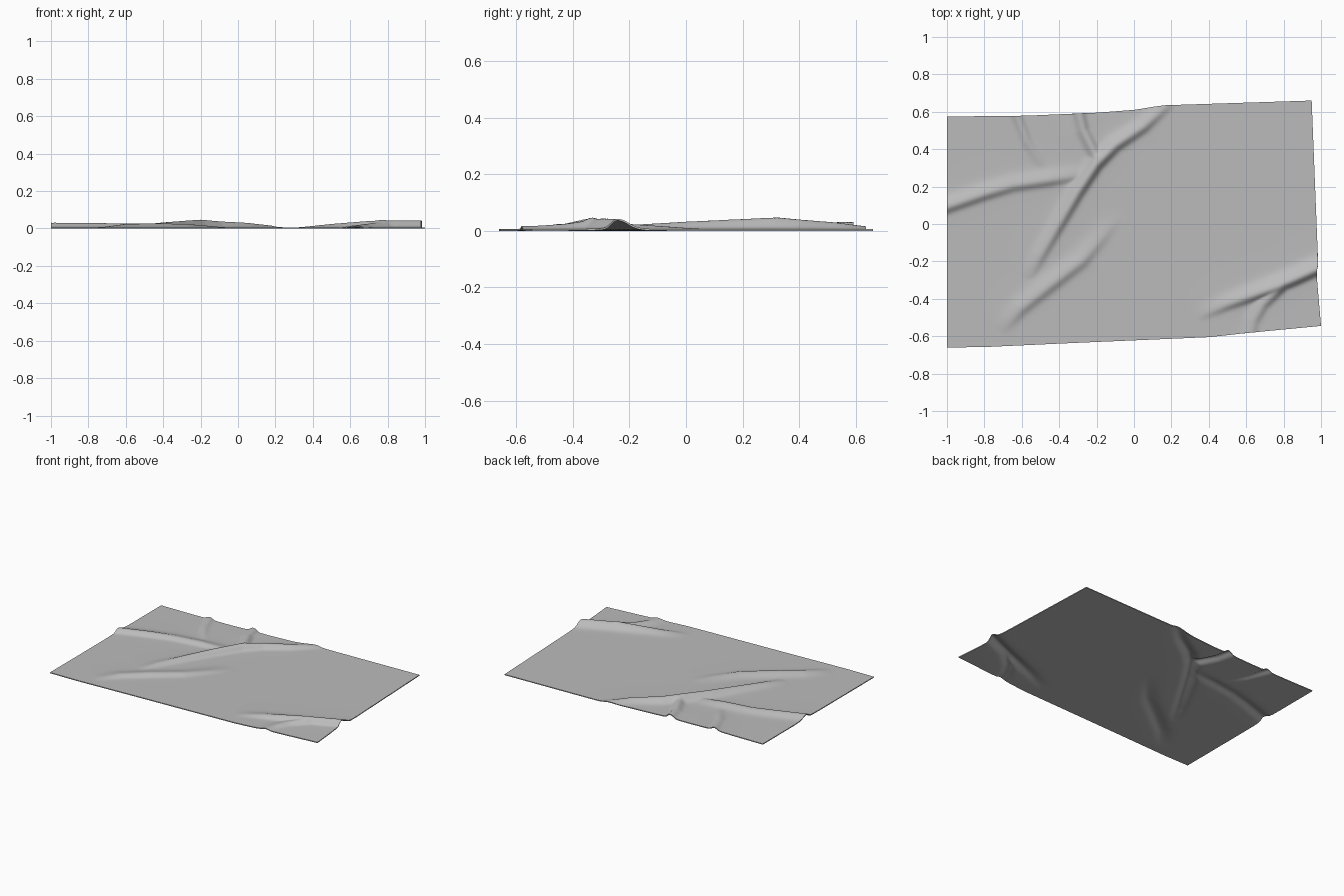
import bpy
import bmesh
import math

if "Cube" in bpy.data.objects:
    bpy.data.objects.remove(bpy.data.objects["Cube"], do_unlink=True)

THICK = 0.006
COLS, ROWS = 220, 140

# Outline of the sheet: back and front edges as (x, y), right edge as (v, x)
BACK = [(-1, .575), (-.6, .578), (-.2, .595), (0, .61), (.17, .635), (.95, .66)]
FRONT = [(-1, -.66), (-.8, -.658), (-.3, -.635), (.4, -.605), (.63, -.58), (1, -.545)]
RIGHT = [(0, 1), (.24, .975), (.27, .985), (1, .95)]

# Folds: (width left of path, width right of path, [(x, y, height), ...])
FOLDS = [
    (.045, .026, [(-1.03, .08, .025), (-.8, .16, .024), (-.65, .205, .021),
                  (-.45, .235, .021), (-.27, .265, .008)]),
    (.026, .04, [(.22, .68, .0), (.17, .63, .01), (.05, .52, .024), (-.1, .42, .032),
                 (-.2, .32, .041), (-.3, .17, .034), (-.4, 0, .026),
                 (-.5, -.17, .016), (-.57, -.3, 0)]),
    (.03, .05, [(-.08, .05, 0), (-.17, -.07, .009), (-.28, -.2, .018),
                (-.45, -.33, .021), (-.6, -.45, .018), (-.72, -.58, 0)]),
    (.024, .03, [(-.3, .63, .026), (-.27, .5, .024), (-.2, .36, .028)]),
    (.022, .026, [(-.64, .62, .02), (-.57, .44, .013), (-.47, .28, 0)]),
    (.024, .045, [(1.03, -.22, .036), (.85, -.3, .037), (.7, -.36, .034),
                  (.5, -.43, .018), (.33, -.5, 0)]),
    (.024, .04, [(.78, -.34, .03), (.69, -.43, .018), (.64, -.52, .012), (.62, -.61, .01)]),
]


def lerp_curve(points, t):
    """Piecewise linear lookup."""
    for (a, p), (b, q) in zip(points, points[1:]):
        if t <= b:
            return p + (q - p) * (t - a) / (b - a)
    return points[-1][1]


def fold_height(x, y, fold):
    """Height of one fold: a rounded ridge with a faint wide skirt."""
    wl, wr, path = fold
    best = 0.0
    for (ax, ay, ah), (bx, by, bh) in zip(path, path[1:]):
        dx, dy = bx - ax, by - ay
        t = ((x - ax) * dx + (y - ay) * dy) / (dx * dx + dy * dy)
        t = min(1.0, max(0.0, t))
        px, py = x - ax - t * dx, y - ay - t * dy
        d = math.hypot(px, py)
        if d > .25:
            continue
        side = (dx * py - dy * px) / (math.hypot(dx, dy) * (d + 1e-6))
        w = wr + (wl - wr) * (side + 1) / 2
        h = (ah + (bh - ah) * t) * (.9 * math.exp(-(d / w) ** 2) + .1 * math.exp(-(d / .09) ** 2))
        best = max(best, h)
    return best


# Sheet surface
bm = bmesh.new()
grid = []
for j in range(ROWS + 1):
    v = j / ROWS
    right = lerp_curve(RIGHT, v)
    row = []
    for i in range(COLS + 1):
        x = -1 + (right + 1) * i / COLS
        front, back = lerp_curve(FRONT, x), lerp_curve(BACK, x)
        y = front + (back - front) * v
        z = sum(fold_height(x, y, f) ** 3 for f in FOLDS) ** (1 / 3)
        row.append(bm.verts.new((x, y, z)))
    grid.append(row)
for low, high in zip(grid, grid[1:]):
    for i in range(COLS):
        bm.faces.new((low[i], low[i + 1], high[i + 1], high[i]))
mesh = bpy.data.meshes.new("creased_sheet")
bm.to_mesh(mesh)
bm.free()
sheet = bpy.data.objects.new("creased_sheet", mesh)
bpy.context.collection.objects.link(sheet)

# Thickness, built upward from the ground
solid = sheet.modifiers.new("thickness", "SOLIDIFY")
solid.thickness = THICK
solid.offset = 1

# Plain grey cloth
grey = (.5, .5, .5, 1)
mat = bpy.data.materials.new("light grey")
mat.use_nodes = True
mat.diffuse_color = grey
mat.node_tree.nodes["Principled BSDF"].inputs["Base Color"].default_value = grey
mesh.materials.append(mat)

bpy.ops.object.select_all(action="DESELECT")
sheet.select_set(True)
bpy.context.view_layer.objects.active = sheet
bpy.ops.object.modifier_apply(modifier=solid.name)
bpy.ops.object.shade_smooth_by_angle(angle=math.radians(50))
